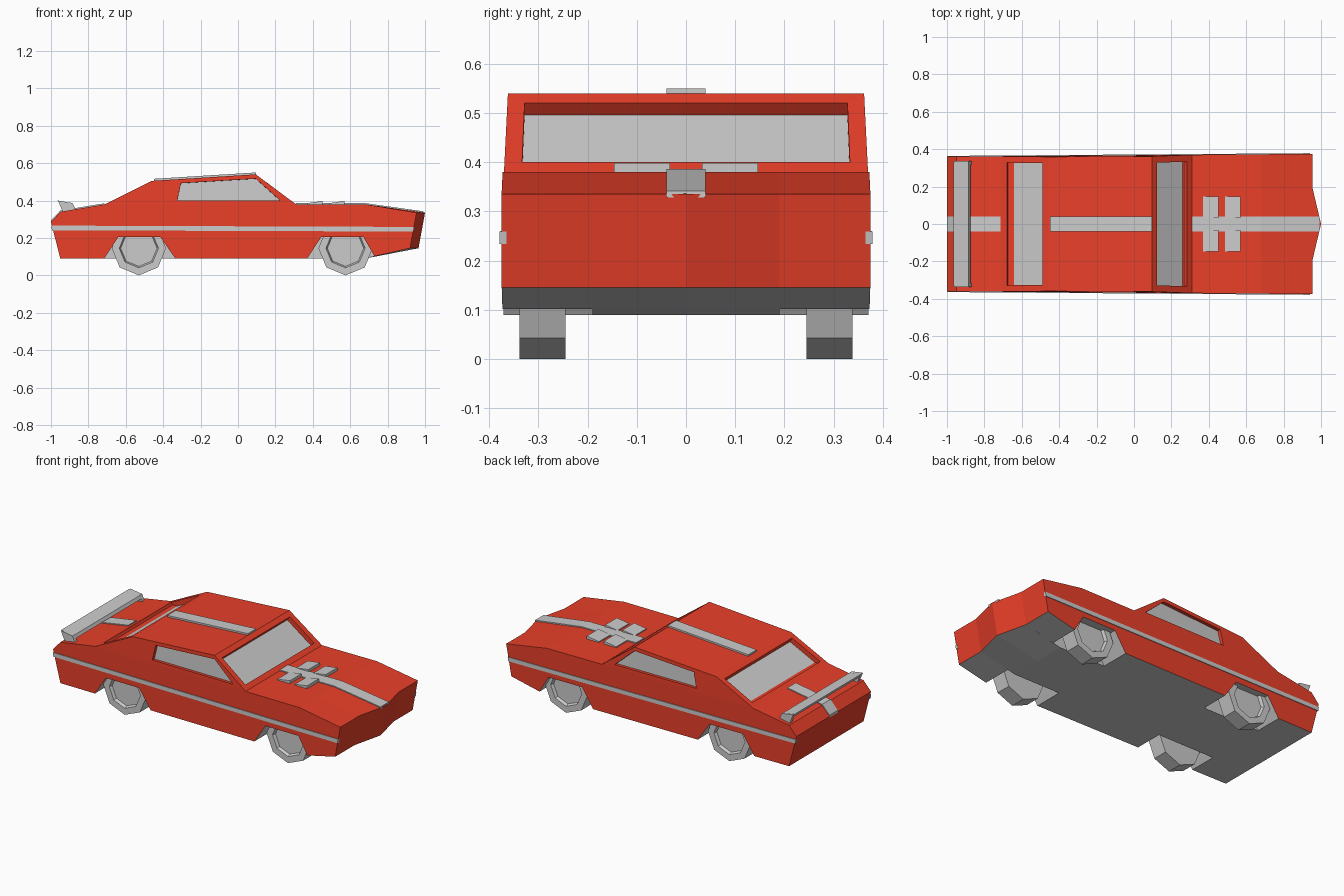
import bpy
from math import sin, cos, pi
from mathutils import Vector

if "Cube" in bpy.data.objects:
    bpy.data.objects.remove(bpy.data.objects["Cube"])

red = bpy.data.materials.new("red_paint")
red.diffuse_color = (0.82, 0.05, 0.022, 1)
red.use_nodes = True
red.node_tree.nodes["Principled BSDF"].inputs["Base Color"].default_value = red.diffuse_color


def make(name, verts, faces, mat=None):
    me = bpy.data.meshes.new(name)
    me.from_pydata(verts, [], faces)
    me.update()
    if mat:
        me.materials.append(mat)
    ob = bpy.data.objects.new(name, me)
    bpy.context.collection.objects.link(ob)
    return ob


def half_width(x, z=0.0):
    return 0.36 + 0.0075 * (x + 1) - 0.04 * max(0, z - 0.38)


def section(profile, y):
    """Counter-clockwise (x, z) profile placed at y (a number or a function of x)."""
    return [(x, y(x) if callable(y) else y, z) for x, z in profile]


def loft(name, sections, mat=None, strips=None, caps=True):
    """Skin sections ordered by increasing y."""
    n = len(sections[0])
    verts = [p for s in sections for p in s]
    faces = []
    for k in range(len(sections) - 1):
        a, b = k * n, (k + 1) * n
        for i in strips or range(n):
            j = (i + 1) % n
            faces.append((b + i, b + j, a + j, a + i))
    if caps:
        last = (len(sections) - 1) * n
        faces += [tuple(range(n)), tuple(last + i for i in reversed(range(n)))]
    return make(name, verts, faces, mat)


def sided(sections, s):
    """Mirror right-hand sections to the -y side when s is -1."""
    if s > 0:
        return sections
    return [[(x, -y, z) for x, y, z in sec] for sec in reversed(sections)]


SIDES = (("left", 1), ("right", -1))

# Lower body: flanks with wheel arches, and a central part with a pointed nose
flank = [(-.95, .09), (-.715, .09), (-.64, .205), (-.415, .205), (-.335, .09),
         (.37, .09), (.445, .205), (.67, .205), (.73, .102), (.92, .145),
         (.955, .335), (.68, .38), (-.71, .38), (-.95, .34), (-1, .285)]
core = [(-.95, .09), (.68, .09), (.92, .145), (.955, .335), (.68, .38),
        (-.71, .38), (-.95, .34), (-1, .285)]
nose = [(x + (.045 if x > .9 else 0), z) for x, z in core]
core_secs = [section(core, -.19), section(nose, 0), section(core, .19)]
loft("body_centre", core_secs, red, range(2, 8), caps=False)
# Grey floor, including the inner walls of the arches
loft("floor", core_secs, None, range(2))
for label, s in SIDES:
    secs = sided([section(flank, .19), section(flank, half_width)], s)
    loft(label + "_arches_and_sill", secs, None, range(9), caps=False)
    ob = loft(label + "_flank", secs, red, range(9, 15), caps=False)
    outer = [(x, s * half_width(x), z) for x, z in flank]
    make(label + "_flank_side", outer,
         [tuple(range(15)) if s < 0 else tuple(reversed(range(15)))], red)

# Cabin: roof plus framed openings with recessed glass
verts, faces = [], []


def add_face(pts):
    faces.append(tuple(range(len(verts), len(verts) + len(pts))))
    verts.extend(tuple(p) for p in pts)


def framed(name, outer, inner, depth):
    outer, inner = [Vector(p) for p in outer], [Vector(p) for p in inner]
    n = (outer[1] - outer[0]).cross(outer[2] - outer[1]).normalized()
    deep = [p - n * depth for p in inner]
    for i in range(4):
        j = (i + 1) % 4
        add_face([outer[i], outer[j], inner[j], inner[i]])
        add_face([inner[i], inner[j], deep[j], deep[i]])
    make(name, deep, [(0, 1, 2, 3)])


def at(s, p):
    return (p[0], s * half_width(*p), p[1])


R0, R1, F1, F0 = (-.71, .38), (-.46, .505), (.095, .54), (.31, .38)
opening = [(-.325, .40), (.225, .40), (.095, .517), (-.305, .493)]
for label, s in SIDES:
    out = [at(s, p) for p in (R0, F0, F1, R1)][::-s]
    inn = [at(s, p) for p in opening][::-s]
    framed(label + "_window", out, inn, .02)
framed("windshield", [at(-1, F0), at(1, F0), at(1, F1), at(-1, F1)],
       [(.283, -.333, .40), (.283, .333, .40), (.122, .328, .52), (.122, -.328, .52)], .03)
framed("rear_window", [at(1, R0), at(-1, R0), at(-1, R1), at(1, R1)],
       [(-.68, .328, .395), (-.68, -.328, .395), (-.49, -.325, .49), (-.49, .325, .49)], .03)
add_face([at(-1, R1), at(-1, F1), at(1, F1), at(1, R1)])
make("cabin", verts, faces, red)


# Centre stripes following the hood, roof and trunk
def stripe(name, path, t=.008):
    prof = [(x, z - .008) for x, z in path] + [(x, z + t) for x, z in reversed(path)]
    loft(name, [section(prof, -.04), section(prof, .04)])


stripe("hood_stripe", [(.31, .38), (.68, .38), (.993, .336)], .006)
stripe("roof_stripe", [(-.45, .506), (.095, .54)], .01)
stripe("trunk_stripe", [(-1, .287), (-.95, .34), (-.715, .379)], .006)

# Side stripes
band = [(-.995, .241), (.938, .234), (.942, .259), (-.998, .266)]
for label, s in SIDES:
    loft(label + "_side_stripe", sided([section(band, lambda x: half_width(x) - .01),
                                        section(band, lambda x: half_width(x) + .004)], s))

# Four wedge-shaped hood scoops
for x in (.37, .487):
    wedge = [(x, .375), (x + .083, .375), (x + .083, .398), (x, .386)]
    for label, s in SIDES:
        loft(label + "_hood_scoop", sided([section(wedge, .033), section(wedge, .146)], s))

# Rear spoiler with end supports
wing = [(-.95, .375), (-.875, .368), (-.885, .386), (-.965, .40)]
loft("spoiler_wing", [section(wing, -.33), section(wing, .33)])
support = [(-.935, .335), (-.865, .345), (-.885, .387), (-.962, .398)]
for label, s in SIDES:
    loft(label + "_spoiler_support", sided([section(support, .315), section(support, .337)], s))

# Eight-sided wheels with recessed hubs
for cx, end in ((-.53, "rear"), (.575, "front")):
    def ring(r, y):
        return [(cx + r * sin(k * pi / 4), y, .145 - r * cos(k * pi / 4)) for k in range(8)]
    for label, s in SIDES:
        loft(f"{end}_{label}_wheel", sided([ring(.145, .245), ring(.145, .338),
                                            ring(.105, .338), ring(.097, .32)], s))
